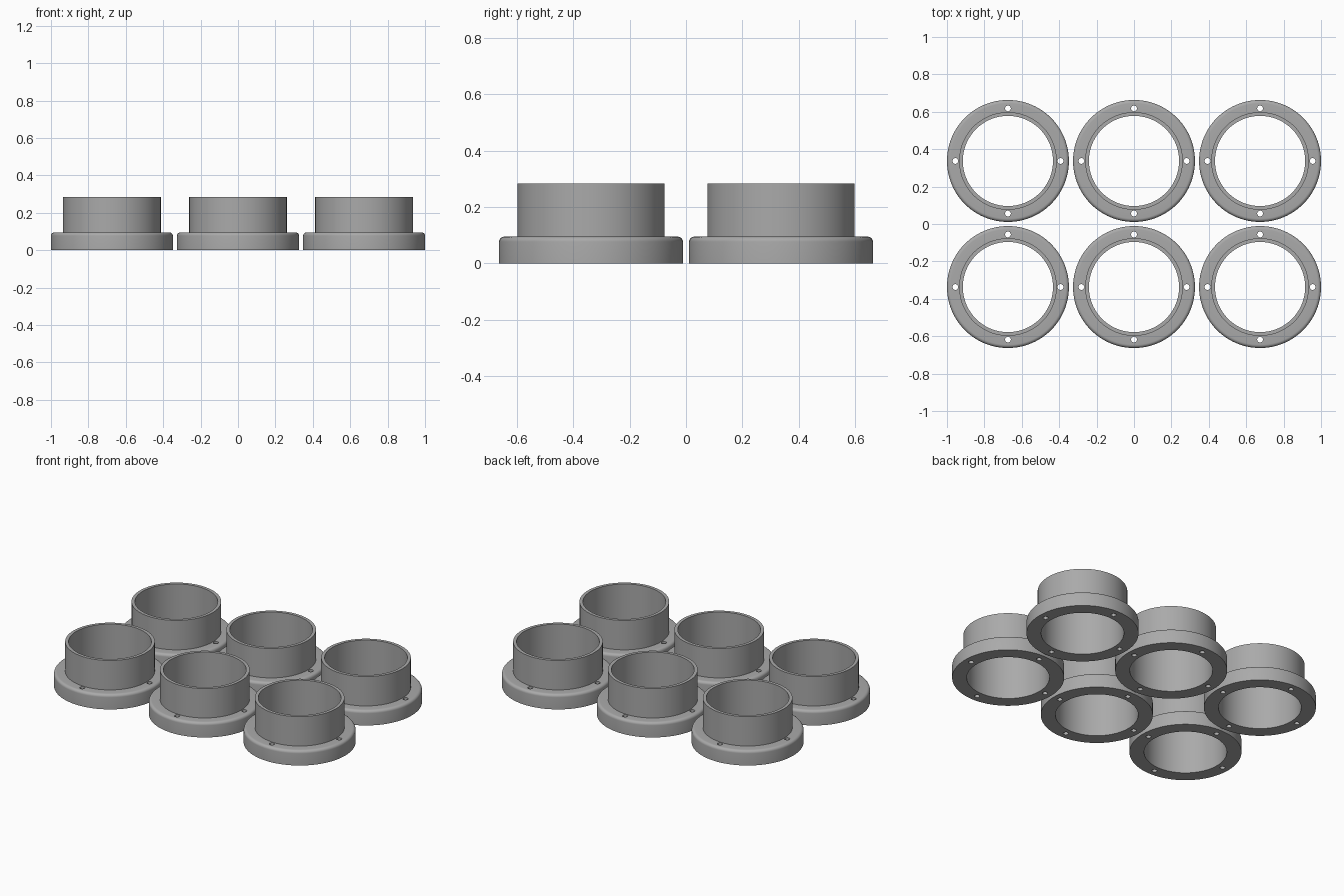
import bpy, bmesh, math
from mathutils import Matrix

if "Cube" in bpy.data.objects:
    bpy.data.objects.remove(bpy.data.objects["Cube"])

SEG = 96
PITCH = 0.674                                # spacing between flanged rings
R_OUT, R_TUBE, R_BORE = 0.326, 0.261, 0.241
H_FLANGE, H_TOTAL, FILLET = 0.095, 0.284, 0.018
R_BOLTS, R_HOLE = 0.281, 0.0155

grey = bpy.data.materials.new("grey plastic")
grey.diffuse_color = (0.40, 0.40, 0.40, 1)
grey.use_nodes = True
grey.node_tree.nodes["Principled BSDF"].inputs["Base Color"].default_value = grey.diffuse_color


def add_object(name, mesh):
    obj = bpy.data.objects.new(name, mesh)
    bpy.context.collection.objects.link(obj)
    return obj


def lathe(name, profile):
    """Revolve a closed (radius, height) profile around z."""
    bm = bmesh.new()
    rings = [[bm.verts.new((r * math.cos(a), r * math.sin(a), z)) for r, z in profile]
             for a in (2 * math.pi * i / SEG for i in range(SEG))]
    n = len(profile)
    for i in range(SEG):
        a, b = rings[i], rings[(i + 1) % SEG]
        for j in range(n):
            k = (j + 1) % n
            bm.faces.new((a[j], b[j], b[k], a[k]))
    bmesh.ops.recalc_face_normals(bm, faces=bm.faces)
    mesh = bpy.data.meshes.new(name)
    bm.to_mesh(mesh)
    bm.free()
    return add_object(name, mesh)


# flange with rounded upper rim, and the thin tube standing on it
fillet = [(R_OUT - FILLET + FILLET * math.cos(t), H_FLANGE - FILLET + FILLET * math.sin(t))
          for t in (math.pi / 2 * i / 6 for i in range(7))]
profile = [(R_BORE, 0), (R_OUT, 0)] + fillet + [
    (R_TUBE, H_FLANGE), (R_TUBE, H_TOTAL), (R_BORE, H_TOTAL)]
ring = lathe("flanged_ring_1", profile)
ring.data.materials.append(grey)

# four bolt holes through the flange
bm = bmesh.new()
for i in range(4):
    a = i * math.pi / 2
    bmesh.ops.create_cone(
        bm, cap_ends=True, segments=24, radius1=R_HOLE, radius2=R_HOLE, depth=0.3,
        matrix=Matrix.Translation((R_BOLTS * math.cos(a), R_BOLTS * math.sin(a), 0.05)))
cutter_mesh = bpy.data.meshes.new("bolt_hole_cutter")
bm.to_mesh(cutter_mesh)
bm.free()
cutter_mesh.materials.append(grey)
cutter = add_object("bolt_hole_cutter", cutter_mesh)

cut = ring.modifiers.new("bolt_holes", 'BOOLEAN')
cut.operation = 'DIFFERENCE'
cut.solver = 'EXACT'
cut.object = cutter
bpy.context.view_layer.objects.active = ring
ring.select_set(True)
bpy.ops.object.modifier_apply(modifier=cut.name)
bpy.data.objects.remove(cutter)
bpy.ops.object.shade_smooth_by_angle(angle=math.radians(30))

# two rows of three rings
for i in range(6):
    obj = ring if i == 0 else add_object(f"flanged_ring_{i + 1}", ring.data)
    obj.location = ((i % 3 - 1) * PITCH, (i // 3 - 0.5) * PITCH, 0)
